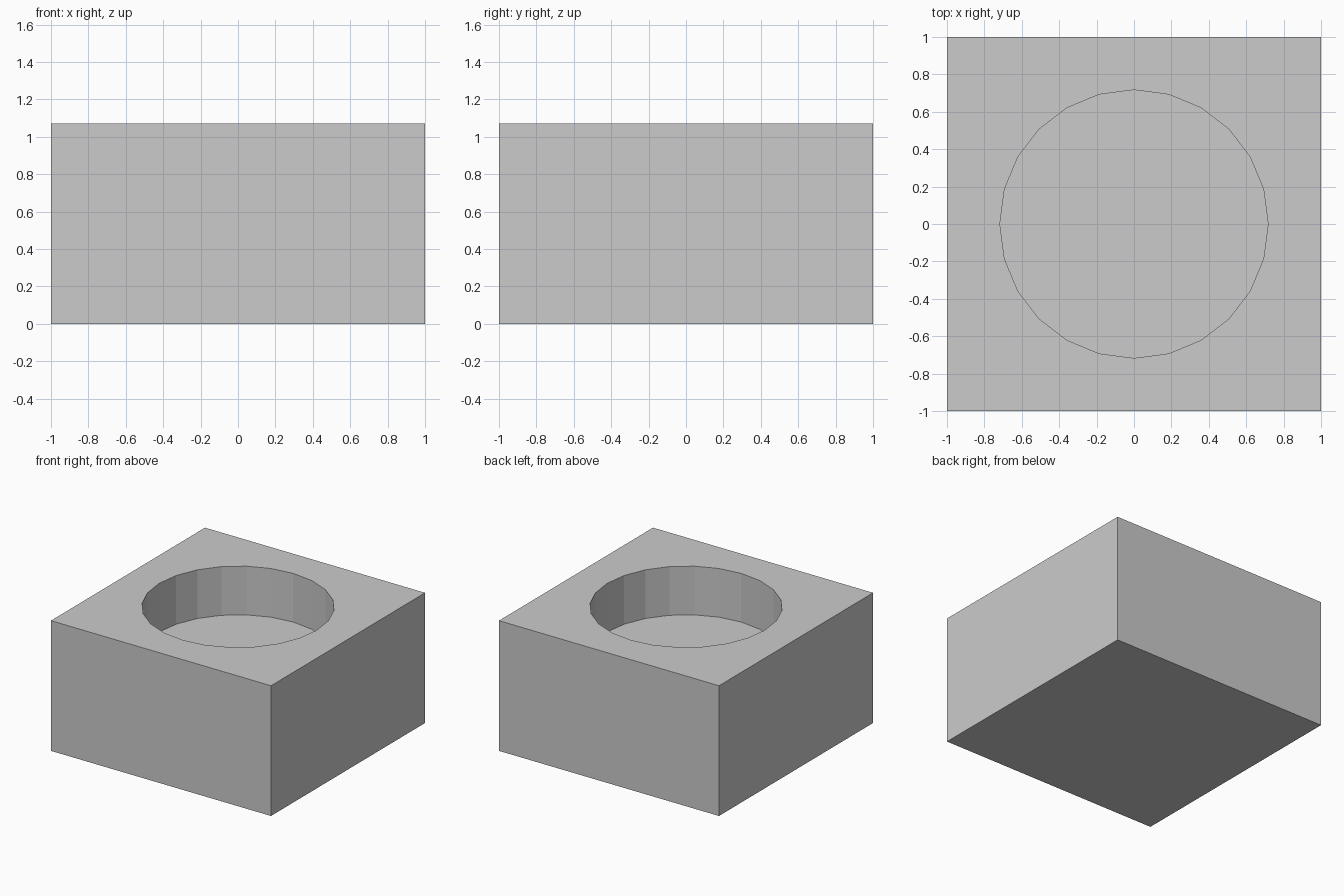
import bpy

if "Cube" in bpy.data.objects:
    bpy.data.objects.remove(bpy.data.objects["Cube"])

HEIGHT = 1.07
RADIUS = 0.717
DEPTH = 0.4

# Solid square block standing on the ground
bpy.ops.mesh.primitive_cube_add(size=1, location=(0, 0, HEIGHT / 2))
block = bpy.context.object
block.name = "block_with_round_recess"
block.scale = (2, 2, HEIGHT)
bpy.ops.object.transform_apply(location=True, rotation=False, scale=True)

# 24-sided cutter for the blind round recess in the top
cut_height = DEPTH + 0.4
bpy.ops.mesh.primitive_cylinder_add(
    vertices=24, radius=RADIUS, depth=cut_height,
    location=(0, 0, HEIGHT - DEPTH + cut_height / 2))
cutter = bpy.context.object
cutter.name = "recess_cutter"
cutter.hide_render = True

# Cut the recess, then discard the cutter
bpy.context.view_layer.objects.active = block
cut = block.modifiers.new("recess", 'BOOLEAN')
cut.operation = 'DIFFERENCE'
cut.solver = 'EXACT'
cut.object = cutter
bpy.ops.object.modifier_apply(modifier=cut.name)
bpy.data.objects.remove(cutter)
